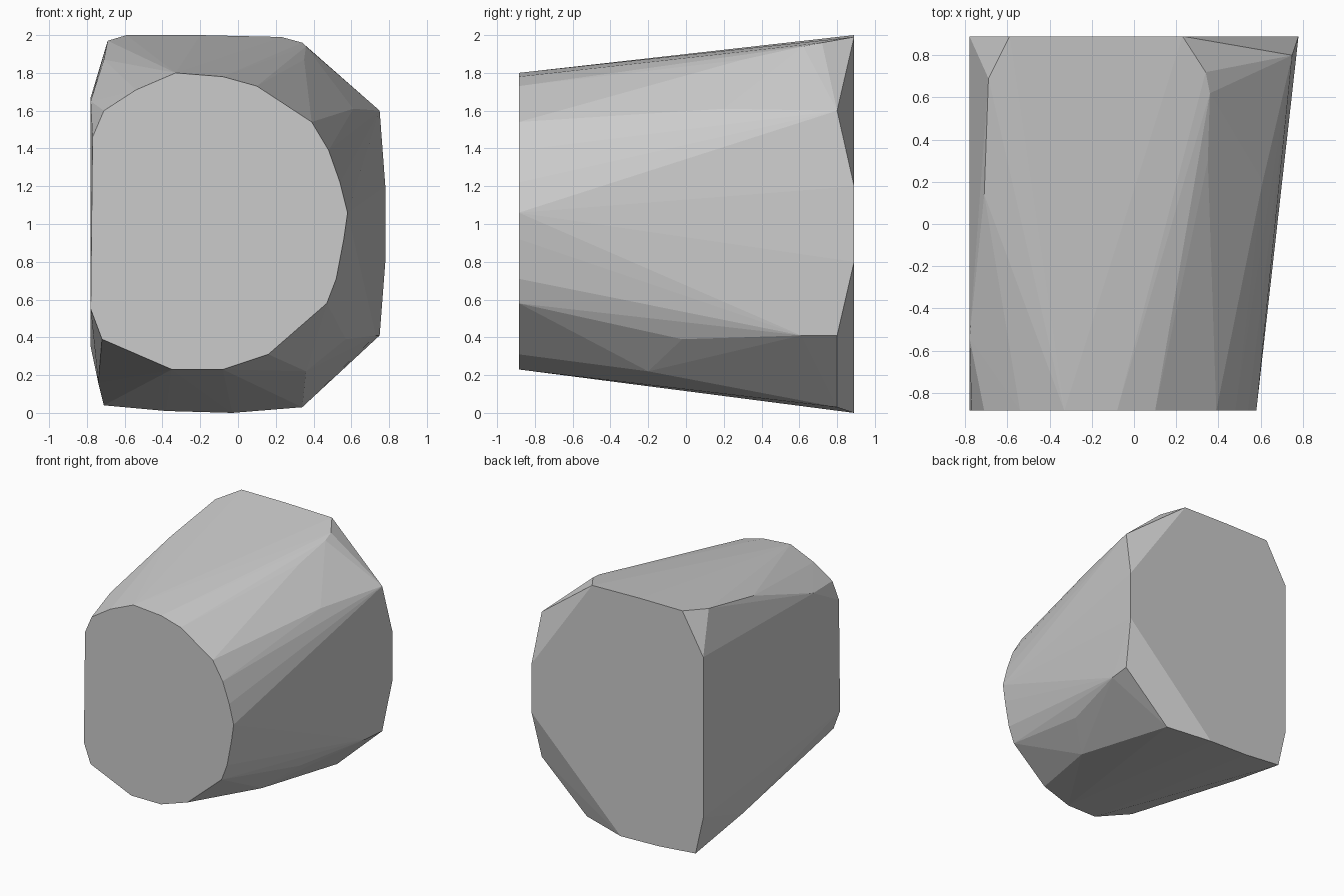
import bpy
import bmesh

default_cube = bpy.data.objects.get("Cube")
if default_cube is not None:
    bpy.data.objects.remove(default_cube, do_unlink=True)


def make_material(name, colour):
    """Create a flat, matte material."""
    material = bpy.data.materials.new(name)
    material.use_nodes = True
    material.diffuse_color = colour
    shader = material.node_tree.nodes["Principled BSDF"]
    shader.inputs["Base Color"].default_value = colour
    shader.inputs["Roughness"].default_value = .8
    return material


def make_hull(name, points, material):
    """Wrap a set of points in a faceted convex skin."""
    bm = bmesh.new()
    for point in points:
        bm.verts.new(point)
    result = bmesh.ops.convex_hull(bm, input=bm.verts)
    loose = [v for v in bm.verts if not v.link_faces]
    bmesh.ops.delete(bm, geom=loose, context="VERTS")
    bmesh.ops.recalc_face_normals(bm, faces=bm.faces)
    mesh = bpy.data.meshes.new(name)
    bm.to_mesh(mesh)
    bm.free()
    mesh.materials.append(material)
    body = bpy.data.objects.new(name, mesh)
    bpy.context.collection.objects.link(body)
    return body


def place_outline(outline, y):
    """Stand a flat x-z outline at the given depth."""
    return [(x, y, z) for x, z in outline]


# Small rounded front end, flattened on one side
front_outline = [
    (-.33, 1.8), (-.08, 1.78), (.1, 1.73), (.39, 1.54), (.48, 1.39),
    (.54, 1.22), (.58, 1.06), (.56, .92), (.52, .71), (.47, .58),
    (.34, .47), (.16, .31), (-.08, .23), (-.35, .23), (-.53, .32),
    (-.72, .39), (-.78, .55), (-.77, 1.46), (-.71, 1.6), (-.54, 1.71),
]

# Large squarish back end
back_outline = [
    (-.78, .35), (-.78, 1.67), (-.59, 2), (-.2, 2), (.23, 1.99),
    (.78, 1.2), (.78, .8), (-.03, 0), (-.38, .01), (-.71, .04),
]

# Corners cut just ahead of the back end
back_corners = [(.75, .8, 1.6), (.75, .8, .41), (.34, .8, .03)]

# Shoulder points along the long edges
shoulders = [
    (.34, .72, 1.96), (.36, .62, 1.94), (.35, .3, 1.87),
    (.61, .2, 1.61), (.7, .56, 1.59),
    (-.69, .69, 1.97), (-.71, .14, 1.87), (-.78, -.54, 1.65),
    (.73, .61, .41), (.57, -.02, .39), (.36, -.2, .22),
    (-.74, .32, .16),
]

points = place_outline(front_outline, -.885)
points += place_outline(back_outline, .89)
points += back_corners + shoulders

grey = make_material("plain_grey", (.6, .6, .6, 1))
make_hull("tapered_block", points, grey)
